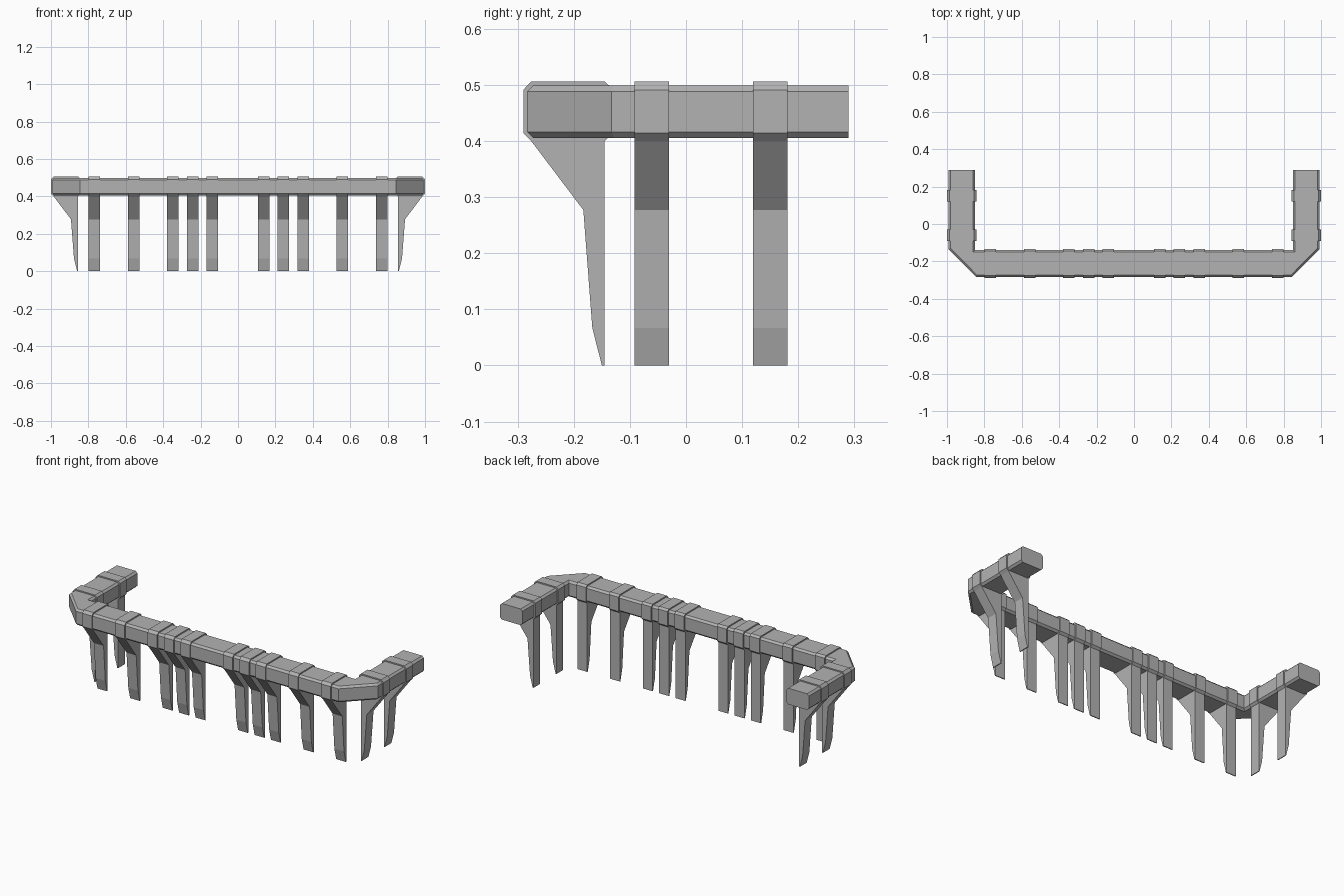
import bpy
import bmesh
from mathutils import Matrix, Vector

cube = bpy.data.objects.get("Cube")
if cube:
    bpy.data.objects.remove(cube, do_unlink=True)

grey = bpy.data.materials.new("stone grey")
grey.use_nodes = True
COLOUR = (0.45, 0.45, 0.45, 1)
grey.diffuse_color = COLOUR
grey.node_tree.nodes["Principled BSDF"].inputs["Base Color"].default_value = COLOUR


def finish(bm, name):
    bmesh.ops.remove_doubles(bm, verts=bm.verts, dist=0.0005)
    bmesh.ops.recalc_face_normals(bm, faces=bm.faces)
    mesh = bpy.data.meshes.new(name)
    bm.to_mesh(mesh)
    bm.free()
    mesh.materials.append(grey)
    obj = bpy.data.objects.new(name, mesh)
    bpy.context.collection.objects.link(obj)
    return obj


def loft(name, rings):
    """Join matching rings into a capped solid."""
    bm = bmesh.new()
    loops = [[bm.verts.new(p) for p in ring] for ring in rings]
    for a, b in zip(loops, loops[1:]):
        for i in range(len(a)):
            j = (i + 1) % len(a)
            bm.faces.new((a[i], a[j], b[j], b[i]))
    bm.faces.new(loops[0])
    bm.faces.new(loops[-1])
    return finish(bm, name)


# U-shaped beam with chamfered long edges and cut-off corners
BOTTOM, TOP, CHAMFER, MITRE = 0.405, 0.499, 0.011, 0.414


def beam_ring(outer, outer_in, inner, inner_in, side):
    ring = []
    for point, inset, heights in (
            (outer, outer_in, ((BOTTOM, 1), (BOTTOM + CHAMFER, 0), (TOP - CHAMFER, 0), (TOP, 1))),
            (inner, inner_in, ((TOP, 1), (TOP - CHAMFER, 0), (BOTTOM + CHAMFER, 0), (BOTTOM, 1)))):
        for z, k in heights:
            p = Vector(point) + Vector(inset) * CHAMFER * k
            ring.append((side * p.x, p.y, z))
    return ring


stations = [
    ((0.993, 0.29), (-1, 0), (0.85, 0.29), (1, 0)),
    ((0.993, -0.133), (-1, MITRE), (0.85, -0.14), (1, -1)),
    ((0.845, -0.283), (-MITRE, 1), (0.85, -0.14), (1, -1)),
]
rings = [beam_ring(*s, 1) for s in stations] + [beam_ring(*s, -1) for s in reversed(stations)]
loft("rail_beam", rings)

# Bracket outline: collar round the beam running down into a tapered leg
# (distance in from the outer face, height)
BRACKET = [(0, 0.414), (0, 0.491), (0.014, 0.506), (0.145, 0.506), (0.157, 0.495),
           (0.157, 0.412), (0.145, 0.40), (0.145, 0), (0.14, 0), (0.123, 0.067),
           (0.107, 0.277), (0.014, 0.40)]
HALF_WIDTH = 0.031


def bracket(name, place):
    rings = [[place @ Vector((w, d, z)) for d, z in BRACKET]
             for w in (-HALF_WIDTH, HALF_WIDTH)]
    loft(name, rings)


for side, label in ((1, "left"), (-1, "right")):
    # Brackets along the front
    for i, x in enumerate((0.137, 0.243, 0.348, 0.558, 0.768)):
        bracket(f"front_bracket_{label}_{i + 1}", Matrix.Translation((side * x, -0.29, 0)))
    # Brackets on the side arms, turned to face outward
    for i, y in enumerate((-0.061, 0.15)):
        turn = Matrix.Rotation(side * 1.570796, 4, "Z")
        bracket(f"side_bracket_{label}_{i + 1}", Matrix.Translation((side, y, 0)) @ turn)
